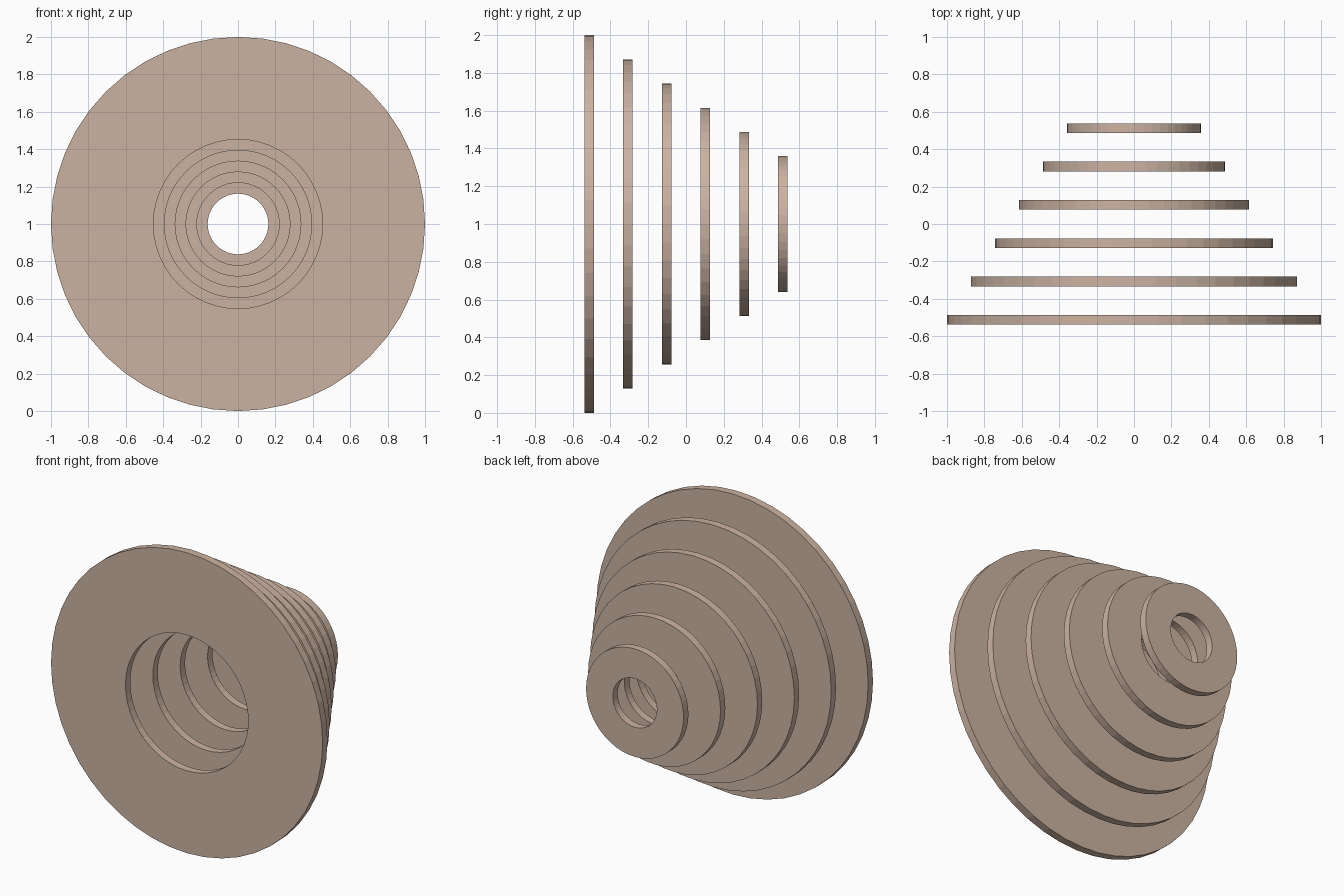
import bpy
import bmesh
from math import cos, sin, tau

if "Cube" in bpy.data.objects:
    bpy.data.objects.remove(bpy.data.objects["Cube"], do_unlink=True)

SIDES = 48
COUNT = 6
THICKNESS = 0.051
SPACING = 0.205

clay = bpy.data.materials.new("warm clay")
clay.use_nodes = True
colour = (0.60, 0.45, 0.36, 1)
clay.diffuse_color = colour
clay.node_tree.nodes["Principled BSDF"].inputs["Base Color"].default_value = colour


def flat_ring(name, outer, inner, y):
    """Flat washer around the y axis, with a rectangular cross-section."""
    bm = bmesh.new()
    half = THICKNESS / 2
    section = [(outer, -half), (outer, half), (inner, half), (inner, -half)]
    loops = []
    for i in range(SIDES):
        a = tau * i / SIDES
        loops.append([bm.verts.new((r * cos(a), d, r * sin(a))) for r, d in section])
    for i in range(SIDES):
        a, b = loops[i], loops[(i + 1) % SIDES]
        for k in range(4):
            n = (k + 1) % 4
            bm.faces.new((a[k], a[n], b[n], b[k]))
    bmesh.ops.recalc_face_normals(bm, faces=bm.faces)
    mesh = bpy.data.meshes.new(name)
    bm.to_mesh(mesh)
    bm.free()
    mesh.materials.append(clay)
    ring = bpy.data.objects.new(name, mesh)
    ring.location = (0, y, 1)
    bpy.context.collection.objects.link(ring)


# Separate rings, shrinking evenly from front to back
for i in range(COUNT):
    radius = 1 - 0.1282 * i
    flat_ring(f"ring_{i + 1}", radius, radius * 0.452, (i - (COUNT - 1) / 2) * SPACING)
